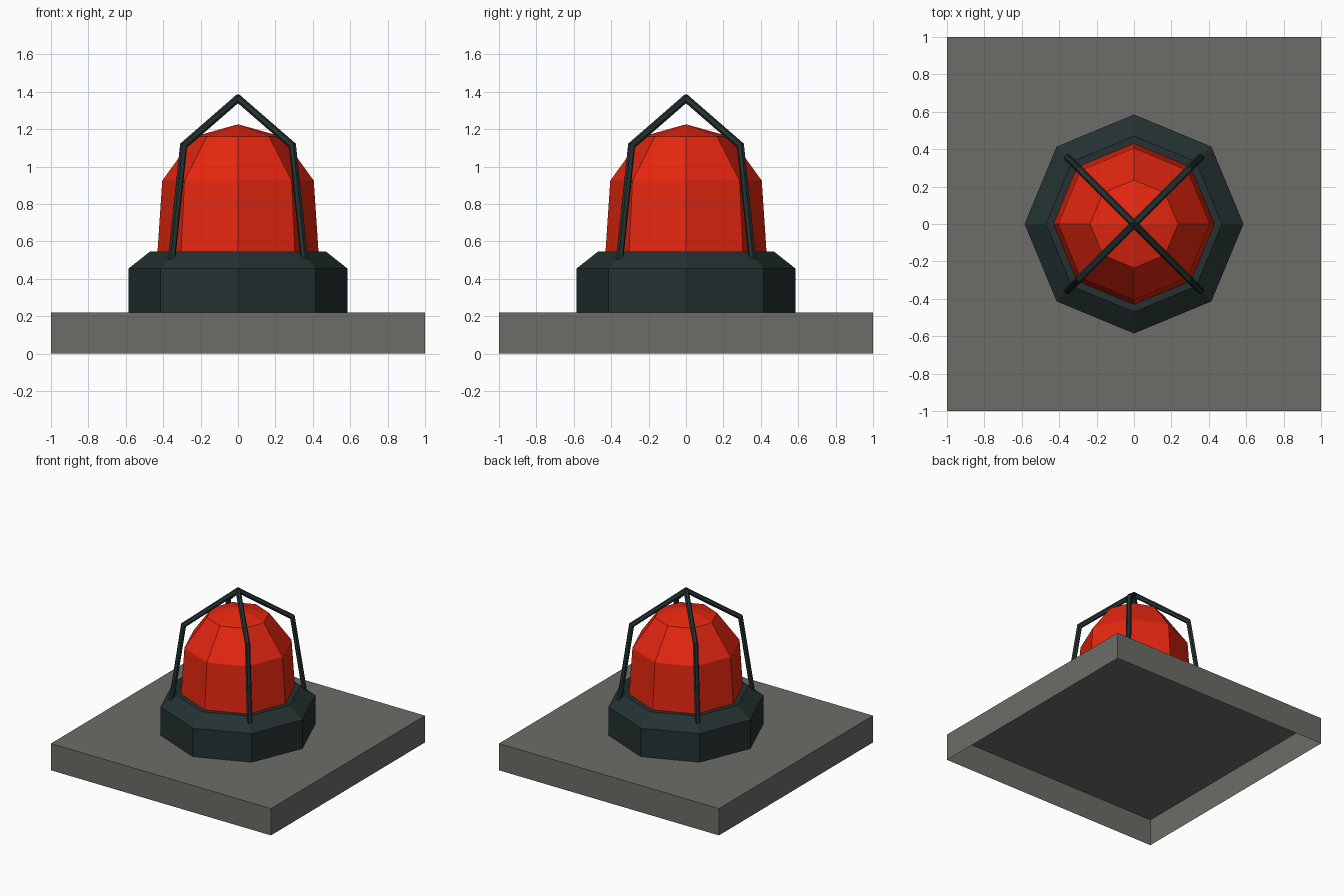
import bpy, bmesh, math
from mathutils import Vector

if "Cube" in bpy.data.objects:
    bpy.data.objects.remove(bpy.data.objects["Cube"])


def material(name, rgb):
    m = bpy.data.materials.new(name)
    m.diffuse_color = (*rgb, 1)
    m.use_nodes = True
    m.node_tree.nodes["Principled BSDF"].inputs["Base Color"].default_value = m.diffuse_color
    return m


grey = material("slab grey", (0.15, 0.15, 0.135))
dark = material("dark green grey", (0.018, 0.031, 0.031))
red = material("lamp red", (0.78, 0.02, 0.005))


def finish(bm, name, mat):
    bmesh.ops.recalc_face_normals(bm, faces=bm.faces)
    me = bpy.data.meshes.new(name)
    bm.to_mesh(me)
    bm.free()
    me.materials.append(mat)
    ob = bpy.data.objects.new(name, me)
    bpy.context.collection.objects.link(ob)
    return ob


def lathe(name, profile, mat, sides=8):
    """Faceted solid of revolution; radius 0 closes to an apex."""
    bm = bmesh.new()
    prev = None
    for r, z in profile:
        if r == 0:
            ring = [bm.verts.new((0, 0, z))] * sides
        else:
            ring = [bm.verts.new((r * math.cos(2 * math.pi * i / sides),
                                  r * math.sin(2 * math.pi * i / sides), z)) for i in range(sides)]
        if prev:
            for i in range(sides):
                j = (i + 1) % sides
                bm.faces.new(list(dict.fromkeys([prev[i], prev[j], ring[j], ring[i]])))
        prev = ring
    return finish(bm, name, mat)


def rod(name, path, radius, mat, sides=6):
    """Thin bar swept along a path lying in a vertical plane through the z axis."""
    bm = bmesh.new()
    pts = [Vector(p) for p in path]
    side = Vector((-pts[0].y, pts[0].x, 0)).normalized()
    rings = []
    for k, p in enumerate(pts):
        a = (p - pts[k - 1]).normalized() if k else None
        b = (pts[k + 1] - p).normalized() if k < len(pts) - 1 else Vector((-a.x, -a.y, a.z)) * 0
        if k == len(pts) - 1:                       # mitre against the opposite bar
            b = Vector((a.x, a.y, -a.z))
        t = ((a or b) + b).normalized()
        out = side.cross(t)
        stretch = 1 / max(0.5, t.dot(b))
        rings.append([bm.verts.new(p + side * radius * math.cos(2 * math.pi * i / sides)
                                   + out * radius * stretch * math.sin(2 * math.pi * i / sides))
                      for i in range(sides)])
    for r0, r1 in zip(rings, rings[1:]):
        for i in range(sides):
            j = (i + 1) % sides
            bm.faces.new((r0[i], r0[j], r1[j], r1[i]))
    bm.faces.new(rings[0])
    bm.faces.new(rings[-1])
    return finish(bm, name, mat)


# Mounting slab: hollow box, open underneath
bm = bmesh.new()
bmesh.ops.create_cube(bm, size=2)
for v in bm.verts:
    v.co.z = 0.22 if v.co.z > 0 else 0
bottom = [f for f in bm.faces if f.calc_center_median().z < 0.01]
bmesh.ops.delete(bm, geom=bottom, context='FACES_ONLY')
slab = finish(bm, "mounting_slab", grey)
if slab.data.polygons[0].normal.dot(slab.data.polygons[0].center - Vector((0, 0, 0.11))) < 0:
    slab.data.flip_normals()

# Octagonal housing with bevelled shoulder
lathe("lamp_housing", [(0.585, 0.22), (0.585, 0.455), (0.47, 0.546), (0.42, 0.546)], dark)

# Faceted lamp dome
lathe("lamp_dome", [(0.431, 0.535), (0.405, 0.925), (0.235, 1.16), (0, 1.226)], red)

# Four guard bars meeting above the dome
for i, (sx, sy) in enumerate([(1, 1), (-1, 1), (-1, -1), (1, -1)]):
    rod(f"guard_bar_{i + 1}",
        [(0.355 * sx, 0.355 * sy, 0.505), (0.291 * sx, 0.291 * sy, 1.112), (0, 0, 1.365)],
        0.02, dark)
